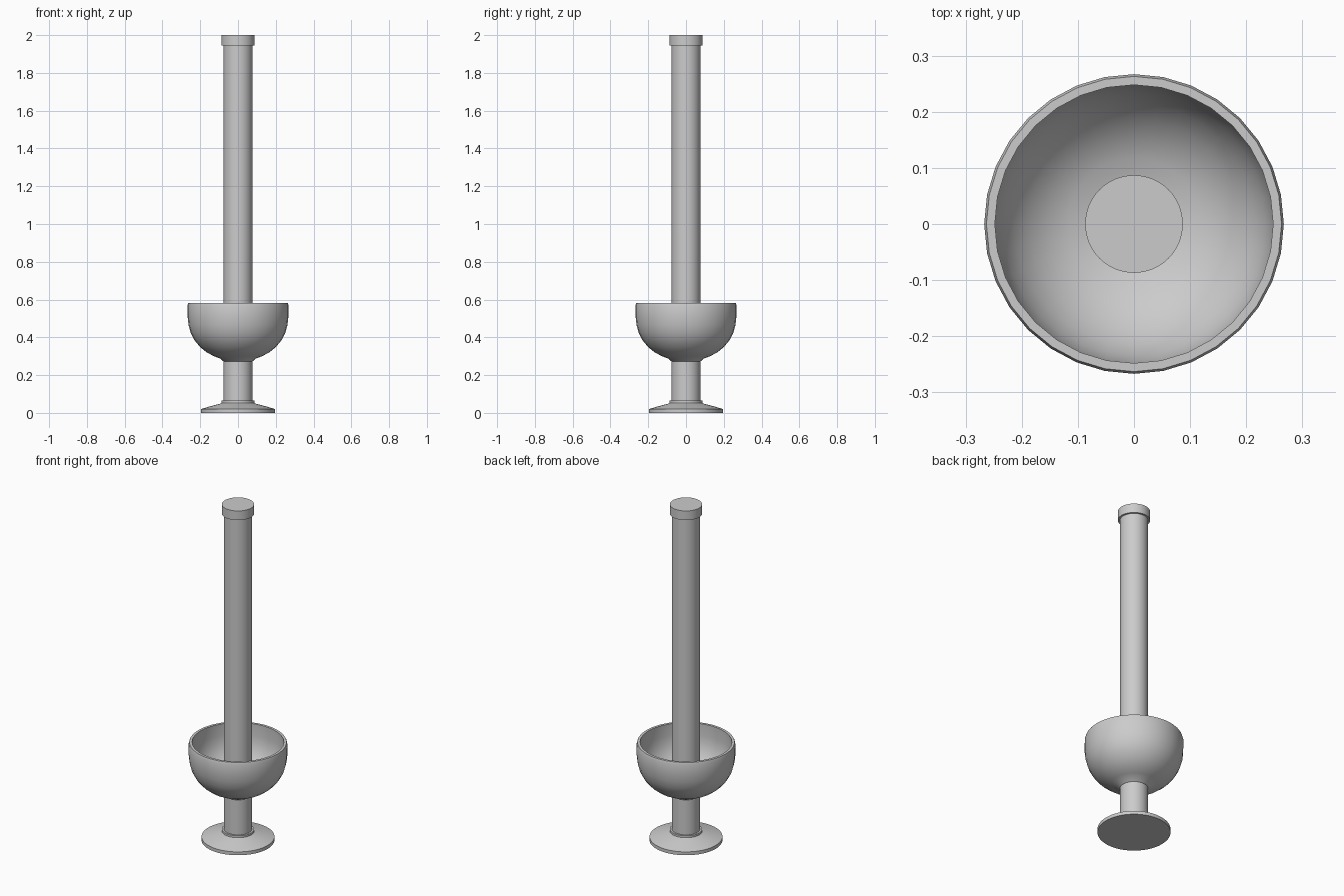
import bpy, bmesh, math

if "Cube" in bpy.data.objects:
    bpy.data.objects.remove(bpy.data.objects["Cube"])


def lathe(name, profile, sides):
    """Spin an (r, z) profile around z; points with r = 0 become poles."""
    bm = bmesh.new()
    rings = []
    for r, z in profile:
        if r == 0:
            rings.append([bm.verts.new((0, 0, z))] * sides)
        else:
            rings.append([bm.verts.new((r * math.cos(2 * math.pi * i / sides),
                                        r * math.sin(2 * math.pi * i / sides), z))
                          for i in range(sides)])
    for a, b in zip(rings, rings[1:]):
        for i in range(sides):
            j = (i + 1) % sides
            quad = list(dict.fromkeys([a[i], a[j], b[j], b[i]]))
            bm.faces.new(quad)
    bmesh.ops.recalc_face_normals(bm, faces=bm.faces)
    mesh = bpy.data.meshes.new(name)
    bm.to_mesh(mesh)
    bm.free()
    obj = bpy.data.objects.new(name, mesh)
    bpy.context.collection.objects.link(obj)
    bpy.ops.object.select_all(action='DESELECT')
    obj.select_set(True)
    bpy.context.view_layer.objects.active = obj
    bpy.ops.object.shade_smooth_by_angle(angle=math.radians(30))
    return obj


# Flared foot with a small collar
lathe("foot", [(0, 0), (0.197, 0), (0.197, 0.02), (0.15, 0.034), (0.09, 0.05),
               (0.087, 0.053), (0.087, 0.065), (0.076, 0.065), (0, 0.065)], 64)

# Tall straight pole
lathe("pole", [(0, 0.03), (0.076, 0.03), (0.076, 1.96), (0, 1.96)], 64)

# Cap on the pole
lathe("cap", [(0, 1.945), (0.087, 1.945), (0.087, 2.0), (0, 2.0)], 64)

# Open bowl: outer wall up, over the rim, inner wall back down
outer = [(0.074, 0.272), (0.08, 0.275), (0.092, 0.287), (0.125, 0.299),
         (0.165, 0.32), (0.2, 0.348), (0.23, 0.384), (0.25, 0.422),
         (0.262, 0.465), (0.267, 0.51), (0.267, 0.57), (0.263, 0.583)]
inner = [(0.248, 0.583), (0.25, 0.51), (0.245, 0.468), (0.234, 0.43),
         (0.215, 0.394), (0.188, 0.361), (0.155, 0.335), (0.118, 0.316),
         (0.074, 0.305)]
lathe("bowl", outer + inner, 32)
